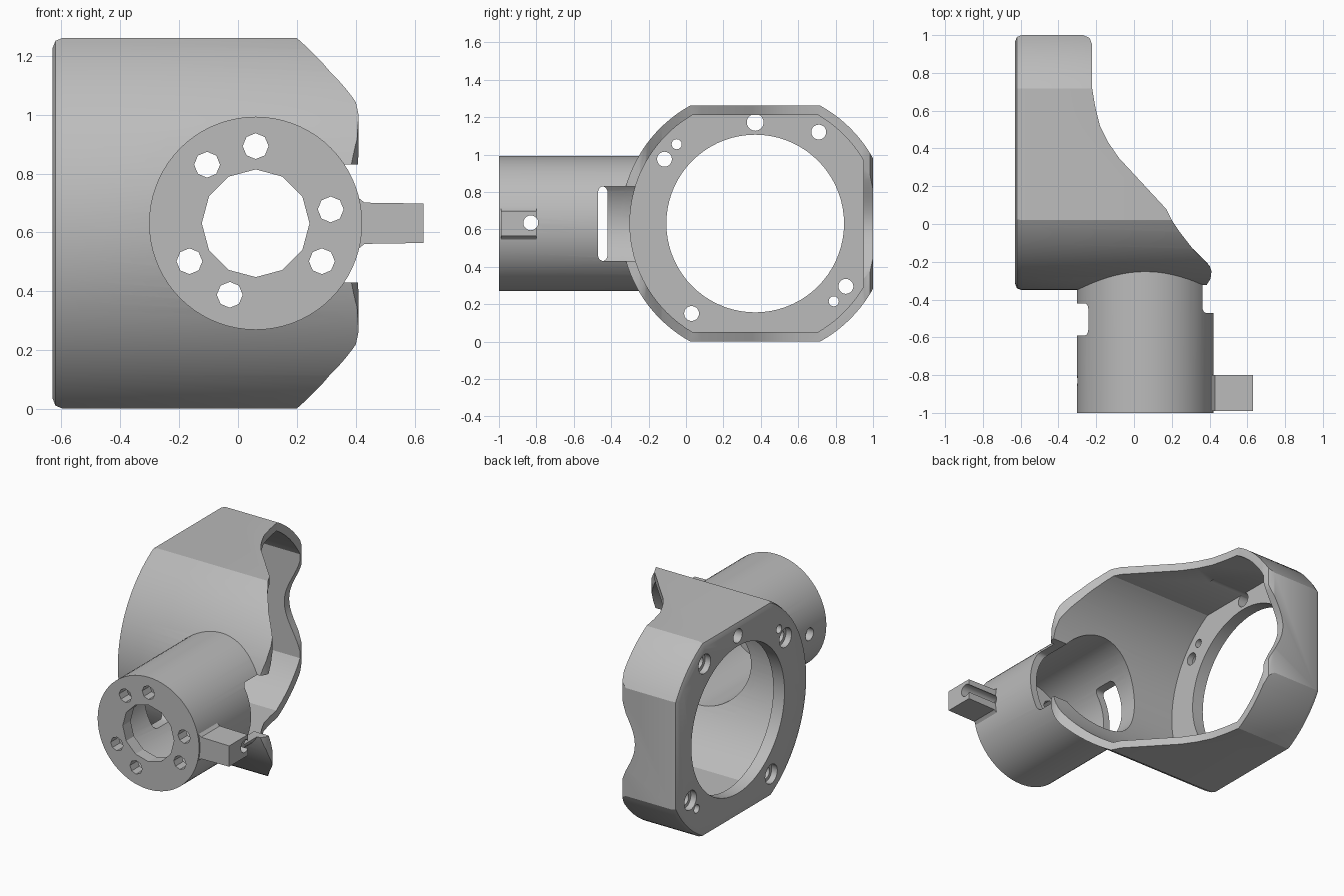
import bpy, bmesh, math
from mathutils import Matrix, Vector

cube = bpy.data.objects.get("Cube")
if cube:
    bpy.data.objects.remove(cube, do_unlink=True)

grey = bpy.data.materials.new("satin grey")
grey.use_nodes = True
grey.diffuse_color = (0.5, 0.5, 0.5, 1)
grey.node_tree.nodes["Principled BSDF"].inputs["Base Color"].default_value = (0.5, 0.5, 0.5, 1)

MID_Z = 0.631                      # shared height of ring and barrel
RING_Y = 0.37                      # centre of the ring housing
BARREL_X = 0.06


def finish(bm, name):
    bmesh.ops.recalc_face_normals(bm, faces=bm.faces)
    mesh = bpy.data.meshes.new(name)
    bm.to_mesh(mesh)
    bm.free()
    mesh.materials.append(grey)
    obj = bpy.data.objects.new(name, mesh)
    bpy.context.collection.objects.link(obj)
    return obj


def loft(name, rings):
    """Skin a list of equal rings and cap both ends."""
    bm = bmesh.new()
    loops = [[bm.verts.new(p) for p in ring] for ring in rings]
    n = len(loops[0])
    for a, b in zip(loops, loops[1:]):
        for i in range(n):
            j = (i + 1) % n
            bm.faces.new((a[i], a[j], b[j], b[i]))
    bm.faces.new(loops[0][::-1])
    bm.faces.new(loops[-1])
    return finish(bm, name)


def rod(name, axis, radius, start, end, a, b, sides=12):
    """Cylinder along x (a, b = y, z) or along y (a, b = x, z)."""
    ring = [(radius * math.sin(2 * math.pi * i / sides), radius * math.cos(2 * math.pi * i / sides))
            for i in range(sides)]
    if axis == "x":
        rings = [[(t, a + u, b + v) for u, v in ring] for t in (start, end)]
    else:
        rings = [[(a + u, t, b + v) for u, v in ring] for t in (start, end)]
    return loft(name, rings)


def rounded_slot(name, x0, x1, y0, y1, z0, z1, r):
    pts = []
    for k, (cy, cz) in enumerate(((y1 - r, z1 - r), (y0 + r, z1 - r), (y0 + r, z0 + r), (y1 - r, z0 + r))):
        for i in range(6):
            t = math.pi / 2 * (k + i / 5)
            pts.append((cy + r * math.cos(t), cz + r * math.sin(t)))
    return loft(name, [[(x, y, z) for y, z in pts] for x in (x0, x1)])


def ring_profile(x, inset):
    """Circle trimmed flat at the top, bottom and back."""
    r, flat = 0.72 - inset, 0.63 - inset
    a = math.acos(flat / r)
    q = math.pi / 2
    pts = []
    for t0, t1, steps in ((a, q - a, 10), (q + a, 3 * q - a, 40), (3 * q + a, 4 * q - a, 10)):
        for i in range(steps + 1):
            t = t0 + (t1 - t0) * i / steps
            pts.append((x, RING_Y + r * math.cos(t), MID_Z + r * math.sin(t)))
    return pts


def cut(obj, cutters):
    for cutter in cutters:
        mod = obj.modifiers.new("cut", "BOOLEAN")
        mod.operation = "DIFFERENCE"
        mod.solver = "EXACT"
        mod.object = cutter
        bpy.context.view_layer.objects.active = obj
        bpy.ops.object.modifier_apply(modifier=mod.name)


# Cutters shared by the housing and the barrel
cavity = loft("cavity_cutter", [ring_profile(-0.55, 0.05), ring_profile(1.2, 0.05)])
bore = rod("bore_cutter", "y", 0.315, -0.92, 0.1, BARREL_X, MID_Z, 64)
window = rounded_slot("window_cutter", 0.25, 1.0, -0.47, -0.17, 0.43, 0.83, 0.03)
cutters = [cavity, bore, window]

# Ring housing: chamfered shell, open on the swept side
housing = loft("ring_housing", [ring_profile(-0.63, 0.035), ring_profile(-0.62, 0.01),
                                ring_profile(-0.595, 0), ring_profile(0.6, 0)])
sweep = [(-0.27, 1.1), (-0.27, 1.0), (-0.235, 0.985), (-0.222, 0.95), (-0.222, 0.72),
         (-0.205, 0.62), (-0.18, 0.52), (-0.135, 0.43), (-0.08, 0.35), (0.17, 0.08),
         (0.2, 0.02), (0.24, -0.04), (0.31, -0.13), (0.4, -0.22), (0.41, -0.25),
         (0.405, -0.29), (0.38, -0.33), (0.365, -0.37), (0.365, -0.6), (1.2, -0.6), (1.2, 1.1)]
sweep_cut = loft("sweep_cutter", [[(x, y, z) for x, y in sweep] for z in (-0.3, 1.6)])

# Scalloped dip in the rim of the back wall
dip = []
for i in range(25):
    t = -1 + i / 12
    dip.append((-0.215 - 0.06 * (1 + math.cos(math.pi * t)), MID_Z + 0.35 * t))
dip += [(0.3, MID_Z + 0.35), (0.3, MID_Z - 0.35)]
dip_cut = loft("dip_cutter", [[(x, y, z) for x, z in dip] for y in (0.9, 1.2)])

# Large opening and screw holes in the side plate
housing_cuts = [cavity, sweep_cut, dip_cut, bore, window,
                rod("opening_cutter", "x", 0.475, -0.8, -0.5, RING_Y, MID_Z, 72),
                rod("top_hole_cutter", "x", 0.045, -0.8, -0.3, RING_Y, 1.172, 20)]
for y, z in ((0.71, 1.12), (-0.115, 0.975), (0.03, 0.15), (0.855, 0.295)):
    housing_cuts.append(rod("screw_cutter", "x", 0.04, -0.8, -0.5, y, z, 20))
    housing_cuts.append(rod("counterbore_cutter", "x", 0.062, -0.8, -0.59, y, z, 24))
for y, z in ((-0.05, 1.055), (0.79, 0.215)):
    housing_cuts.append(rod("pin_cutter", "x", 0.027, -0.8, -0.5, y, z, 16))
cut(housing, housing_cuts)

# Barrel: hollow tube with a drilled end plate
barrel = rod("barrel", "y", 0.362, -1.0, -0.15, BARREL_X, MID_Z, 72)
pin_hole = rod("cross_hole_cutter", "x", 0.04, -0.6, 0.9, -0.83, 0.635, 20)
barrel_cuts = [bore, cavity, window, pin_hole,
               rounded_slot("slot_cutter", -0.5, -0.1, -0.59, -0.42, 0.43, 0.83, 0.03),
               rod("shaft_cutter", "y", 0.183, -1.2, -0.8, BARREL_X, MID_Z, 12)]
for x, z in ((0.06, 0.893), (-0.105, 0.83), (0.315, 0.678), (0.285, 0.502), (-0.165, 0.502), (-0.028, 0.388)):
    barrel_cuts.append(rod("bolt_cutter", "y", 0.044, -1.2, -0.8, x, z, 8))
cut(barrel, barrel_cuts)

# Side tab with flared root and cross groove
half = [(0.385, 0.115), (0.405, 0.09), (0.43, 0.07), (0.63, 0.067)]
outline = half + [(x, -h) for x, h in reversed(half)]
tab = loft("side_tab", [[(x, y, MID_Z + h) for x, h in outline] for y in (-0.99, -0.80)])
cut(tab, [pin_hole])

# Remove the used cutters
for c in set(cutters + housing_cuts + barrel_cuts):
    bpy.data.objects.remove(c, do_unlink=True)

# Smooth curved walls, keep edges sharp
for obj in (housing, barrel, tab):
    bpy.ops.object.select_all(action="DESELECT")
    obj.select_set(True)
    bpy.context.view_layer.objects.active = obj
    bpy.ops.object.shade_smooth_by_angle(angle=math.radians(28))
